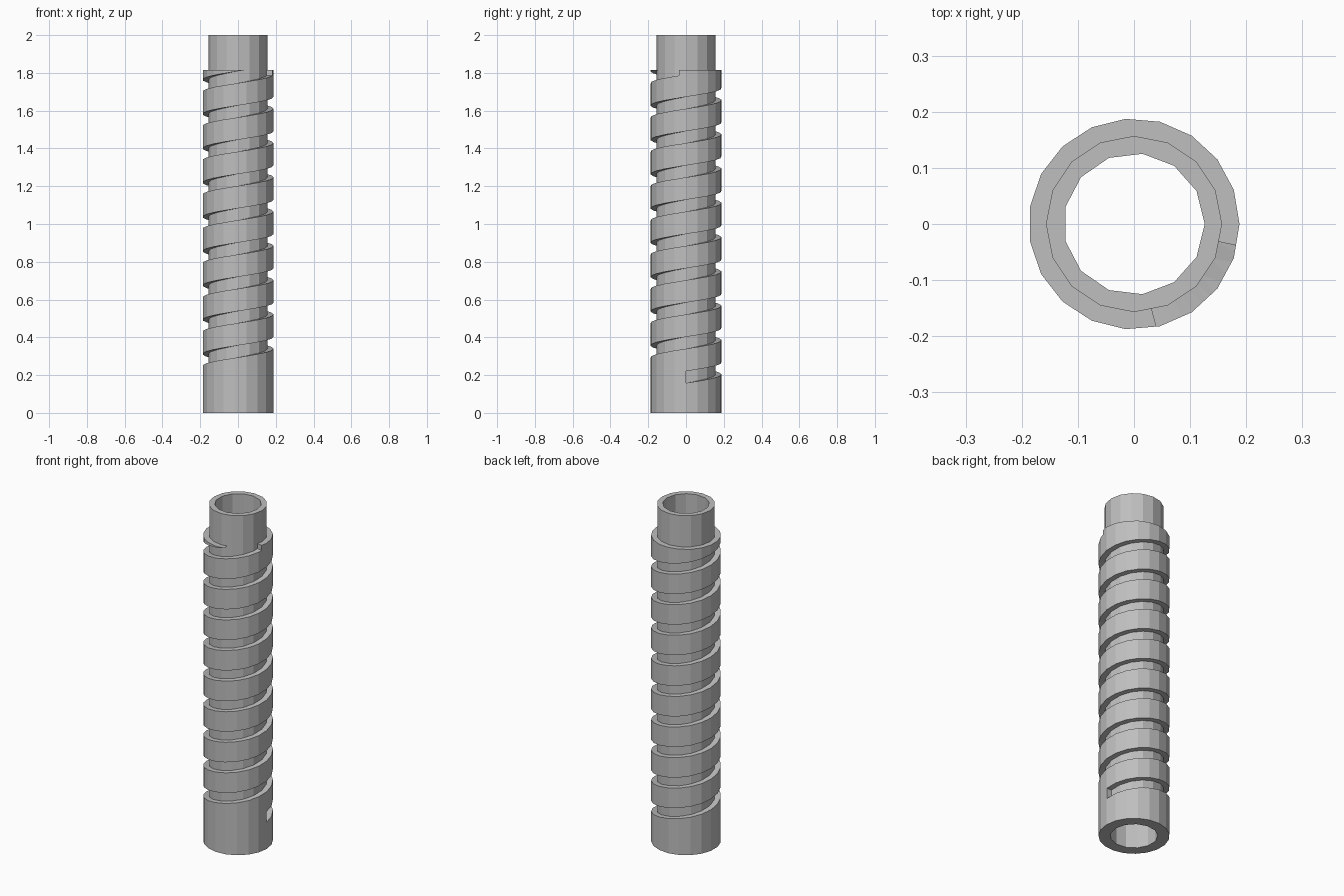
import bpy, bmesh, math

if "Cube" in bpy.data.objects:
    bpy.data.objects.remove(bpy.data.objects["Cube"])

OUTER, CORE, BORE = 0.188, 0.157, 0.126
SLEEVE_TOP, HEIGHT = 1.815, 2.0
PITCH, GROOVE, START = 0.1815, 0.063, 0.158
STEPS = 57  # groove segments per turn

metal = bpy.data.materials.new("grey metal")
metal.use_nodes = True
colour = (0.52, 0.52, 0.52, 1)
metal.diffuse_color = colour
metal.node_tree.nodes["Principled BSDF"].inputs["Base Color"].default_value = colour


def finish(name, bm):
    bmesh.ops.recalc_face_normals(bm, faces=bm.faces)
    mesh = bpy.data.meshes.new(name)
    bm.to_mesh(mesh)
    bm.free()
    mesh.materials.append(metal)
    obj = bpy.data.objects.new(name, mesh)
    bpy.context.collection.objects.link(obj)
    return obj


def cylinder(name, radius, sides, bottom, top):
    """Upright prism with its first corner on +x."""
    bm = bmesh.new()
    ring = [bm.verts.new((radius * math.cos(math.tau * i / sides),
                          radius * math.sin(math.tau * i / sides), bottom))
            for i in range(sides)]
    base = bm.faces.new(ring)
    grown = bmesh.ops.extrude_face_region(bm, geom=[base], use_keep_orig=True)
    raised = [g for g in grown["geom"] if isinstance(g, bmesh.types.BMVert)]
    bmesh.ops.translate(bm, verts=raised, vec=(0, 0, top - bottom))
    return finish(name, bm)


def spiral(name, inner, outer, first, last):
    """Rectangular section swept along a rising helix."""
    bm = bmesh.new()
    count = round((last - first) * STEPS)
    previous = None
    for i in range(count + 1):
        turn = first + (last - first) * i / count
        c, s = math.cos(math.tau * turn), math.sin(math.tau * turn)
        z = START + PITCH * turn
        section = [bm.verts.new((r * c, r * s, z + h)) for r, h in
                   ((inner, 0), (outer, 0), (outer, GROOVE), (inner, GROOVE))]
        if previous:
            for k in range(4):
                n = (k + 1) % 4
                bm.faces.new((previous[k], previous[n], section[n], section[k]))
        else:
            bm.faces.new(section)
        previous = section
    bm.faces.new(previous)
    bmesh.ops.triangulate(bm, faces=bm.faces)
    return finish(name, bm)


# Grooved sleeve, inner tube and through bore
body = cylinder("threaded_tube", OUTER, 19, 0, SLEEVE_TOP)
groove = spiral("groove_cutter", 0.15, 0.23, 0.001, 8.967)
core = cylinder("core_helper", CORE, 16, 0.05, HEIGHT)
bore = cylinder("bore_cutter", BORE, 13, -0.1, HEIGHT + 0.1)

for helper, operation in ((groove, "DIFFERENCE"), (core, "UNION"), (bore, "DIFFERENCE")):
    helper.hide_render = True
    mod = body.modifiers.new(helper.name, "BOOLEAN")
    mod.operation = operation
    mod.solver = "EXACT"
    mod.object = helper

# Bake the cuts and drop the helpers
bpy.context.view_layer.update()
baked = bpy.data.meshes.new_from_object(
    body.evaluated_get(bpy.context.evaluated_depsgraph_get()))
body.modifiers.clear()
body.data = baked
for helper in (groove, core, bore):
    bpy.data.objects.remove(helper)
